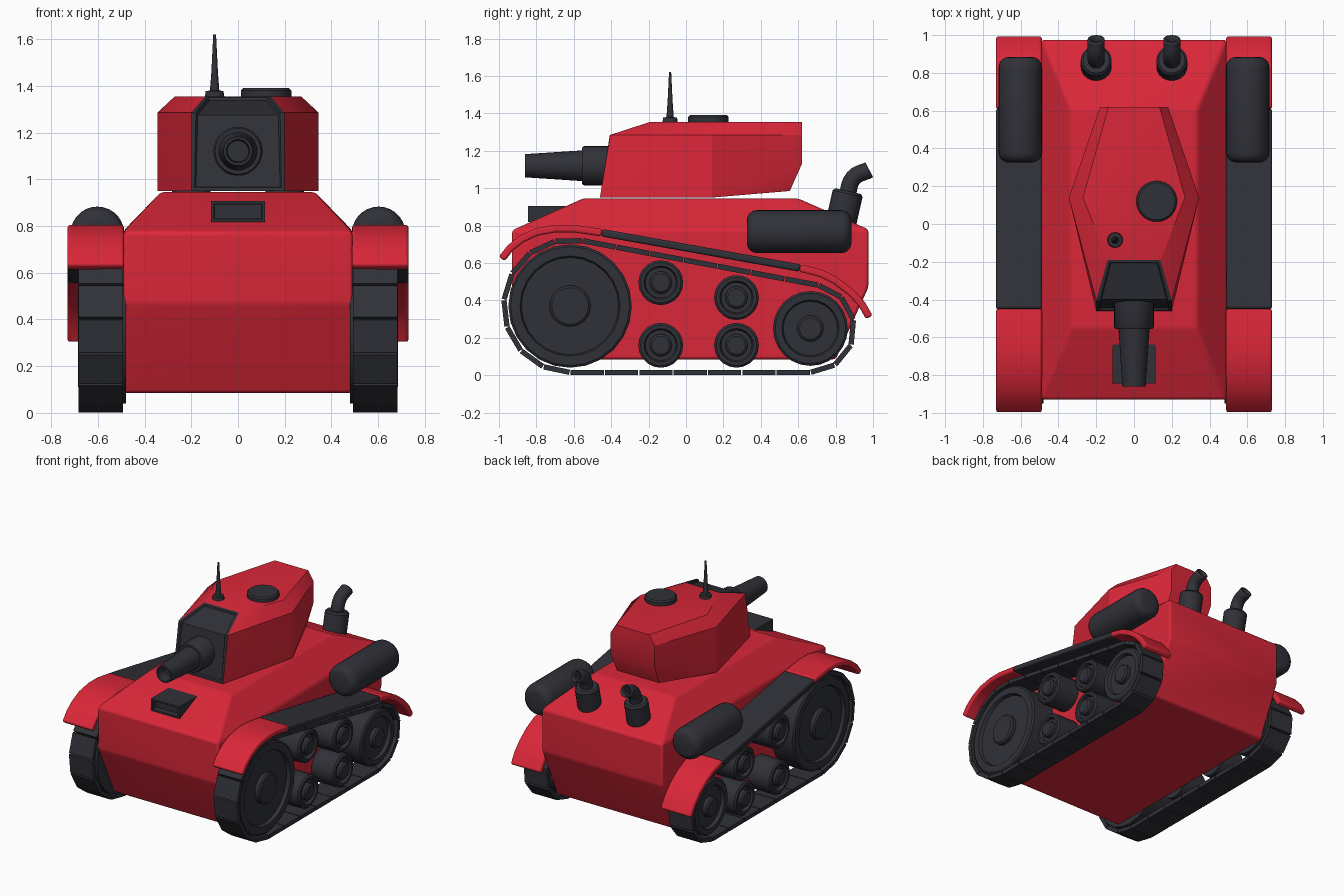
import bpy, bmesh, math
from mathutils import Vector, Matrix

if "Cube" in bpy.data.objects:
    bpy.data.objects.remove(bpy.data.objects["Cube"])


def material(name, rgb):
    m = bpy.data.materials.new(name)
    m.diffuse_color = (*rgb, 1)
    m.use_nodes = True
    m.node_tree.nodes["Principled BSDF"].inputs["Base Color"].default_value = m.diffuse_color
    return m


RED = material("red_paint", (0.7, 0.02, 0.04))
DARK = material("dark_metal", (0.03, 0.031, 0.04))


def finish(name, bm, mats, mirror=False, bevel=0.0, angle=35):
    """Turn a bmesh in world coordinates into a shaded object."""
    bmesh.ops.recalc_face_normals(bm, faces=bm.faces)
    me = bpy.data.meshes.new(name)
    bm.to_mesh(me)
    bm.free()
    for m in mats:
        me.materials.append(m)
    me.shade_smooth()
    me.set_sharp_from_angle(angle=math.radians(angle))
    ob = bpy.data.objects.new(name, me)
    bpy.context.collection.objects.link(ob)
    if bevel:
        b = ob.modifiers.new("bevel", 'BEVEL')
        b.width, b.segments, b.angle_limit = bevel, 3, math.radians(20)
    if mirror:
        ob.modifiers.new("mirror", 'MIRROR')
    return ob


def convex(points):
    """Convex solid from half points, each copied to -x."""
    bm = bmesh.new()
    for x, y, z in points:
        bm.verts.new((x, y, z))
        bm.verts.new((-x, y, z))
    bmesh.ops.convex_hull(bm, input=bm.verts)
    bmesh.ops.dissolve_limit(bm, angle_limit=0.03, verts=bm.verts, edges=bm.edges)
    bmesh.ops.recalc_face_normals(bm, faces=bm.faces)
    return bm


def lathe(bm, profile, origin, axis, segs=28):
    """Revolve (radius, distance) pairs about an axis, capping both ends."""
    rot = Vector((0, 0, 1)).rotation_difference(Vector(axis)).to_matrix()
    rings = []
    for r, t in profile:
        rings.append([bm.verts.new(Vector(origin) + rot @ Vector((
            r * math.cos(2 * math.pi * i / segs), r * math.sin(2 * math.pi * i / segs), t)))
            for i in range(segs)])
    for a, b in zip(rings, rings[1:]):
        for i in range(segs):
            j = (i + 1) % segs
            bm.faces.new((a[i], a[j], b[j], b[i]))
    bm.faces.new(rings[0])
    bm.faces.new(rings[-1])


def turned(name, profile, origin, axis, mirror=False, segs=28):
    bm = bmesh.new()
    lathe(bm, profile, origin, axis, segs)
    return finish(name, bm, [DARK], mirror)


# Hull: side outline (y, z) at full width plus a narrower roof
hull = [(0.49, y, z) for y, z in [(-0.93, 0.775), (-0.93, 0.47), (-0.75, 0.085),
                                  (0.80, 0.085), (0.975, 0.47), (0.975, 0.78)]]
hull += [(0.33, -0.55, 0.945), (0.33, 0.6, 0.945)]
finish("hull", convex(hull), [RED], bevel=0.015)

# Turret with a dark recessed front plate
bm = convex([(0.2, -0.46, 0.95), (0.345, 0.14, 0.95), (0.17, 0.555, 0.985),
             (0.2, -0.405, 1.285), (0.345, 0.14, 1.285), (0.18, 0.62, 1.285),
             (0.18, 0.62, 1.13), (0.14, -0.19, 1.355), (0.27, 0.14, 1.355),
             (0.135, 0.62, 1.355)])
bm.normal_update()
front = [f for f in bm.faces if abs(f.normal.x) < 0.1 and f.normal.y < -0.2
         and f.normal.z > -0.1]
for f in front:
    f.material_index = 1
for thick, depth in ((0.02, 0.0), (0.008, -0.012)):
    rim = bmesh.ops.inset_region(bm, faces=front, thickness=thick, depth=depth)
    for f in rim['faces']:
        f.material_index = 1
finish("turret", bm, [RED, DARK], angle=25)

# Gun with collar and hollow muzzle
turned("gun", [(0.105, 0), (0.105, 0.16), (0.098, 0.17), (0.082, 0.17), (0.062, 0.475),
               (0.05, 0.475), (0.045, 0.40)], (0, -0.385, 1.12), (0, -1, 0))

# Roof hatch and aerial
turned("hatch", [(0.108, 0), (0.108, 0.03), (0.098, 0.04)], (0.12, 0.12, 1.35), (0, 0, 1))
turned("aerial", [(0.042, 0), (0.038, 0.027), (0.02, 0.03), (0.014, 0.11), (0.006, 0.27)],
       (-0.1, -0.085, 1.35), (0, 0, 1), segs=14)

# Vision slot box on the front slope
bm = bmesh.new()
bmesh.ops.create_cube(bm, size=1, matrix=Matrix.Translation((0, -0.73, 0.862))
                      @ Matrix.Diagonal((0.23, 0.23, 0.088, 1)))
slot = [f for f in bm.faces if f.normal.y < -0.9]
bmesh.ops.inset_region(bm, faces=slot, thickness=0.018)
bmesh.ops.inset_region(bm, faces=slot, thickness=0.002, depth=-0.04)
finish("vision_slot", bm, [DARK])


# Fenders: a path in (y, z) thickened and given width
def fender(name, path, mat):
    bm = bmesh.new()
    pts = [Vector(p) for p in path]
    rings = []
    for i, p in enumerate(pts):
        d = (pts[min(i + 1, len(pts) - 1)] - pts[max(i - 1, 0)]).normalized()
        n = Vector((-d.y, d.x)) * 0.02
        rings.append([bm.verts.new((x, q.x, q.y)) for x, q in
                      ((0.488, p + n), (0.73, p + n), (0.73, p - n), (0.488, p - n))])
    for a, b in zip(rings, rings[1:]):
        for i in range(4):
            j = (i + 1) % 4
            bm.faces.new((a[i], a[j], b[j], b[i]))
    bm.faces.new(rings[0])
    bm.faces.new(rings[-1])
    b = finish(name, bm, [mat], True, 0.012).modifiers["bevel"]
    b.angle_limit = math.radians(40)


fender("front_fender", [(-0.985, 0.622), (-0.94, 0.68), (-0.88, 0.727), (-0.8, 0.765),
                        (-0.7, 0.784), (-0.6, 0.784), (-0.45, 0.762)], RED)
fender("middle_fender", [(-0.45, 0.762), (0.61, 0.573)], DARK)
fender("rear_fender", [(0.61, 0.573), (0.72, 0.545), (0.8, 0.505), (0.88, 0.445),
                       (0.94, 0.38), (0.98, 0.31)], RED)

# Track: separate links around two end circles
c1, r1, c2, r2 = Vector((-0.62, 0.37)), 0.355, Vector((0.665, 0.25)), 0.235
top = math.atan2(c2.y - c1.y, c2.x - c1.x) + math.acos((r1 - r2) / (c2 - c1).length)


def arc(c, r, a0, a1, n):
    return [c + r * Vector((math.cos(a0 + (a1 - a0) * i / n), math.sin(a0 + (a1 - a0) * i / n)))
            for i in range(n + 1)]


big, small = arc(c1, r1, top, 1.5 * math.pi, 8), arc(c2, r2, -0.5 * math.pi, top, 5)
loop = big + [big[-1].lerp(small[0], i / 7) for i in range(1, 7)]
loop += small + [small[-1].lerp(big[0], i / 7) for i in range(1, 7)]
bm = bmesh.new()
for p, q in zip(loop, loop[1:] + loop[:1]):
    m, d = (p + q) / 2, q - p
    bmesh.ops.create_cube(bm, size=1, matrix=Matrix.Translation((0.587, m.x, m.y))
                          @ Matrix.Rotation(math.atan2(d.y, d.x), 4, 'X')
                          @ Matrix.Diagonal((0.19, d.length - 0.006, 0.028, 1)))
finish("track", bm, [DARK], True)


# Wheels: dished discs with a hub
def wheel(name, y, z, r, ring, hub):
    turned(name, [(r, 0.48), (r, 0.662), (r - 0.012, 0.672), (ring + 0.008, 0.672),
                  (ring, 0.648), (hub, 0.648), (hub, 0.675), (hub - 0.012, 0.685)],
           (0, y, z), (1, 0, 0), True, 24 if r > 0.15 else 20)


wheel("front_wheel", -0.62, 0.37, 0.33, 0.26, 0.11)
wheel("rear_wheel", 0.665, 0.25, 0.2, 0.145, 0.07)
for i, (y, z) in enumerate([(-0.135, 0.495), (0.27, 0.415), (-0.135, 0.16), (0.27, 0.16)]):
    wheel(f"road_wheel_{i + 1}", y, z, 0.12, 0.082, 0.06)

# Fuel drums with rounded ends
ends = [(0.115 - 0.055 * (1 - math.sin(a)), 0.055 * (1 - math.cos(a)))
        for a in (math.pi / 8 * k for k in range(5))]
turned("fuel_drum", ends + [(r, 0.56 - t) for r, t in reversed(ends)],
       (0.602, 0.325, 0.768), (0, 1, 0), True)

# Exhausts: tilted sleeve and bent open pipe
turned("exhaust_sleeve", [(0.082, -0.04), (0.082, 0.155), (0.07, 0.168)],
       (0.2, 0.83, 0.82), (0, 0.22, 0.975), True, 20)
for side, x in (("left", -0.2), ("right", 0.2)):
    cu = bpy.data.curves.new(f"exhaust_pipe_{side}", 'CURVE')
    cu.dimensions, cu.bevel_depth, cu.bevel_resolution, cu.resolution_u = '3D', 0.045, 4, 5
    sp = cu.splines.new('BEZIER')
    pts = [(0.86, 0.95), (0.895, 1.055), (0.98, 1.098)]
    sp.bezier_points.add(len(pts) - 1)
    for bp, (y, z) in zip(sp.bezier_points, pts):
        bp.co = (x, y, z)
        bp.handle_left_type = bp.handle_right_type = 'AUTO'
    cu.materials.append(DARK)
    ob = bpy.data.objects.new(cu.name, cu)
    bpy.context.collection.objects.link(ob)
    ob.modifiers.new("wall", 'SOLIDIFY').thickness = 0.01
